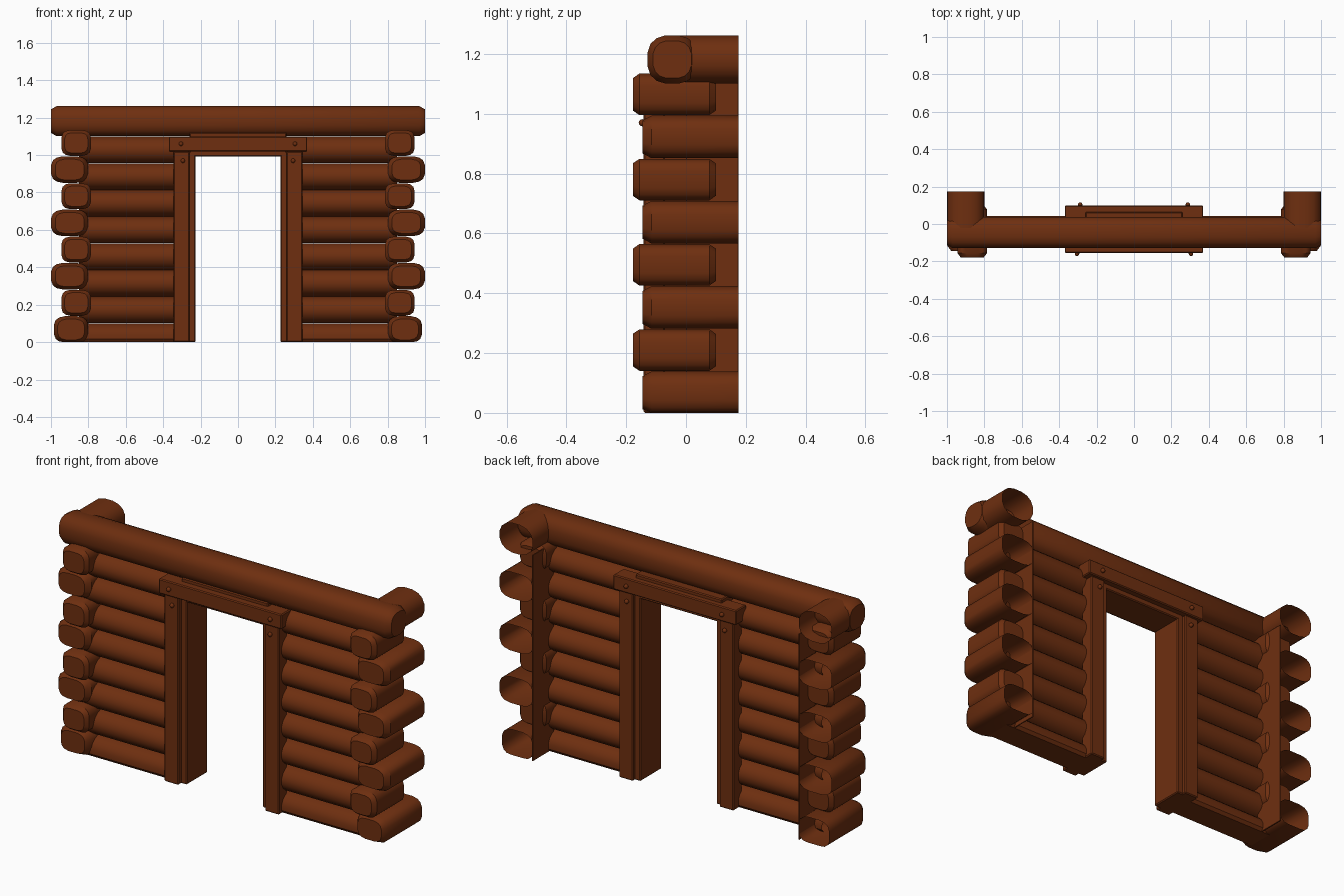
import bpy, bmesh, math
from mathutils import Vector

cube = bpy.data.objects.get("Cube")
if cube:
    bpy.data.objects.remove(cube, do_unlink=True)

wood = bpy.data.materials.new("brown_wood")
wood.use_nodes = True
BROWN = (0.156, 0.028, 0.005, 1)
wood.diffuse_color = BROWN
wood.node_tree.nodes["Principled BSDF"].inputs["Base Color"].default_value = BROWN


def finish(name, bm, smooth=True):
    bmesh.ops.recalc_face_normals(bm, faces=bm.faces)
    mesh = bpy.data.meshes.new(name)
    bm.to_mesh(mesh)
    bm.free()
    mesh.materials.append(wood)
    ob = bpy.data.objects.new(name, mesh)
    bpy.context.collection.objects.link(ob)
    if smooth:
        bpy.ops.object.select_all(action='DESELECT')
        ob.select_set(True)
        bpy.context.view_layer.objects.active = ob
        bpy.ops.object.shade_smooth_by_angle(angle=math.radians(35))
    return ob


def log(name, axis, lo, hi, power=2.4, caps=(True, True), chamfer=0.03, sides=16):
    """Rounded log filling the box lo..hi along axis; an uncapped end stays open."""
    lo, hi = Vector(lo), Vector(hi)
    mid, half = (lo + hi) / 2, (hi - lo) / 2
    across = 1 - axis
    rings = []
    if caps[0]:
        rings.append((lo[axis], 0.78))
    rings.append((lo[axis] + chamfer * caps[0], 1))
    rings.append((hi[axis] - chamfer * caps[1], 1))
    if caps[1]:
        rings.append((hi[axis], 0.78))
    bm = bmesh.new()
    loops = []
    for pos, scale in rings:
        loop = []
        for i in range(sides):
            a = math.tau * (i + 0.5) / sides
            c, s = math.cos(a), math.sin(a)
            p = Vector((0, 0, 0))
            p[axis] = pos
            p[across] = mid[across] + half[across] * scale * math.copysign(abs(c) ** (2 / power), c)
            p.z = max(0, mid.z + half.z * scale * math.copysign(abs(s) ** (2 / power), s))
            loop.append(bm.verts.new(p))
        loops.append(loop)
    for a, b in zip(loops, loops[1:]):
        for i in range(sides):
            j = (i + 1) % sides
            bm.faces.new((a[i], a[j], b[j], b[i]))
    if caps[0]:
        bm.faces.new(loops[0])
    if caps[1]:
        bm.faces.new(loops[-1])
    return finish(name, bm)


def plank(name, lo, hi, bevel=0.005):
    bm = bmesh.new()
    bmesh.ops.create_cube(bm, size=1)
    lo, hi = Vector(lo), Vector(hi)
    for v in bm.verts:
        v.co = (lo + hi) / 2 + v.co * (hi - lo)
    bmesh.ops.bevel(bm, geom=bm.edges[:], offset=bevel, segments=1, affect='EDGES')
    return finish(name, bm, False)


def bolt(name, x, y, z):
    bm = bmesh.new()
    bmesh.ops.create_uvsphere(bm, u_segments=10, v_segments=6, radius=0.012)
    bmesh.ops.translate(bm, verts=bm.verts, vec=(x, y, z))
    return finish(name, bm)


def span(side, inner, outer):
    return sorted((side * inner, side * outer))


PITCH = 0.1425
for side, label in ((1, "left"), (-1, "right")):
    # Wall logs beside the doorway, the lowest one cut flat at the ground
    for row in range(8):
        z = 0.03 + PITCH * row
        a, b = span(side, 0.27, 0.85)
        log(f"{label}_wall_log_{row}", 0, (a, -0.12, z - 0.072), (b, 0.045, z + 0.072),
            power=2, caps=(False, False))

    # Corner logs alternate between long hollow stubs and short solid ends
    for row in range(8):
        z = 0.0675 + PITCH * row
        if row % 2 == 0:
            a, b = span(side, 0.80, 0.985 if row == 0 else 1.0)
            log(f"{label}_corner_stub_{row}", 1, (a, -0.145, z - 0.072), (b, 0.175, z + 0.072),
                power=3.2, caps=(True, False))
        else:
            a, b = span(side, 0.785, 0.945)
            log(f"{label}_corner_block_{row}", 1, (a, -0.178, z - 0.07), (b, 0.1, z + 0.07),
                power=3.6, chamfer=0.022)

    # Open log at the top corner
    a, b = span(side, 0.80, 1.0)
    log(f"{label}_top_stub", 1, (a, -0.06, 1.1), (b, 0.175, 1.263), caps=(False, False))

    # Thin inner face closing the corner
    a, b = span(side, 0.798, 0.804)
    plank(f"{label}_corner_panel", (a, 0, 0), (b, 0.175, 1.12), 0.001)

    # Door jamb with a trim board on each face
    a, b = span(side, 0.228, 0.30)
    plank(f"{label}_door_jamb", (a, -0.115, 0), (b, 0.065, 1.02))
    a, b = span(side, 0.26, 0.345)
    plank(f"{label}_front_trim", (a, -0.142, 0), (b, -0.07, 1.02))
    plank(f"{label}_back_trim", (a, 0.01, 0), (b, 0.085, 1.02))
    for y, face in ((-0.146, "front"), (0.089, "back")):
        bolt(f"{label}_{face}_trim_bolt", side * 0.295, y, 0.97)
    bolt(f"{label}_front_lintel_bolt", side * 0.305, -0.16, 1.06)
    bolt(f"{label}_back_lintel_bolt", side * 0.288, 0.104, 1.06)

# Door head and lintel boards
plank("door_head", (-0.26, -0.115, 0.992), (0.26, 0.065, 1.12))
plank("front_lintel", (-0.37, -0.155, 1.02), (0.37, -0.07, 1.1))
plank("back_lintel", (-0.37, 0.01, 1.02), (0.37, 0.098, 1.1))

# Full-width top log
log("top_log", 0, (-1, -0.13, 1.1), (1, 0.038, 1.263), power=2.6)
